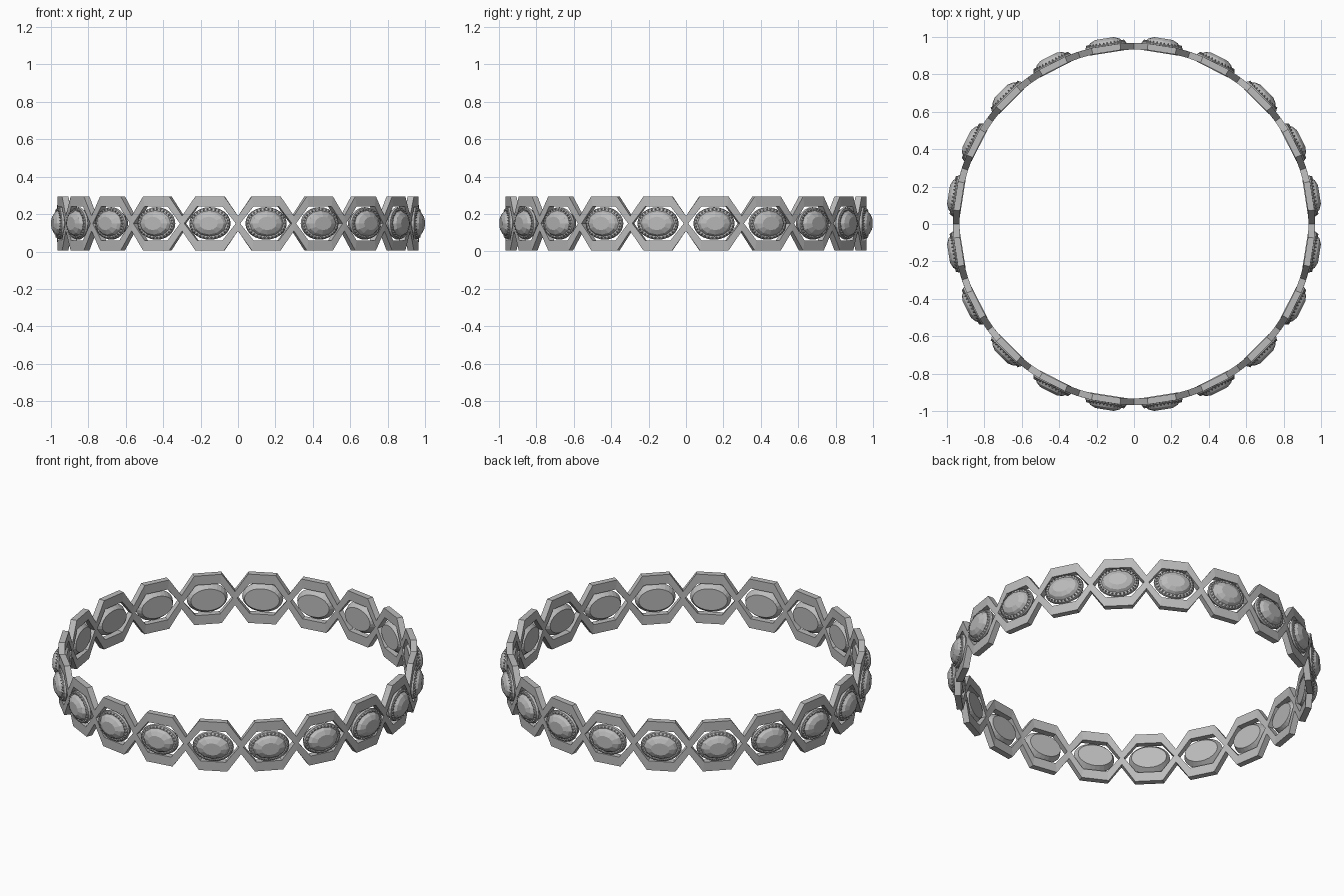
import bpy
import bmesh
from math import sin, cos, pi, radians
from mathutils import Matrix

if "Cube" in bpy.data.objects:
    bpy.data.objects.remove(bpy.data.objects["Cube"], do_unlink=True)

CELLS = 20
STEP = 360 / CELLS
MID_Z = 0.15
R_IN, R_OUT = 0.932, 0.967

metal = bpy.data.materials.new("grey metal")
metal.use_nodes = True
colour = (0.5, 0.5, 0.5, 1)
metal.diffuse_color = colour
metal.node_tree.nodes["Principled BSDF"].inputs["Base Color"].default_value = colour


def finish(bm, name):
    bmesh.ops.remove_doubles(bm, verts=bm.verts, dist=0.0002)
    bmesh.ops.recalc_face_normals(bm, faces=bm.faces)
    mesh = bpy.data.meshes.new(name)
    bm.to_mesh(mesh)
    bm.free()
    mesh.materials.append(metal)
    return mesh


def add_object(name, mesh):
    ob = bpy.data.objects.new(name, mesh)
    bpy.context.collection.objects.link(ob)
    return ob


def prism(bm, outline, open_edges):
    """Solid curved plate from (degrees, height) points; open_edges get no wall."""
    def ring(r):
        return [bm.verts.new((r * cos(radians(a)), r * sin(radians(a)), MID_Z + z))
                for a, z in outline]
    inner, outer = ring(R_IN), ring(R_OUT)
    bm.faces.new(inner[::-1])
    bm.faces.new(outer)
    n = len(outline)
    for i in range(n):
        if i not in open_edges:
            j = (i + 1) % n
            bm.faces.new((inner[i], inner[j], outer[j], outer[i]))


# Band: a chain of open hexagonal cells meeting at narrow nodes
bm = bmesh.new()
edge = [(0, 0.04), (4.4, 0.145), (13.6, 0.145), (STEP, 0.04)]
hole = [(0.7, 0), (4.9, 0.09), (13.1, 0.09), (STEP - 0.7, 0)]
for cell in range(CELLS):
    start = cell * STEP
    for side in (1, -1):
        top = [(start + a, side * z) for a, z in edge]
        low = [(start + a, side * z) for a, z in hole]
        for i in range(3):
            prism(bm, [low[i], low[i + 1], top[i + 1], top[i]], (1, 3))
        # Small wedge closing the node
        prism(bm, [(start - 0.7, 0), (start + 0.7, 0), (start, side * 0.04)], (0, 1, 2))
add_object("hexagon_band", finish(bm, "hexagon_band"))


def oval_stack(bm, levels, sides):
    """Closed faceted oval through (half width, half height, radius) levels."""
    rings = []
    for w, h, r in levels:
        rings.append([bm.verts.new((r, w * cos(2 * pi * k / sides), h * sin(2 * pi * k / sides)))
                      for k in range(sides)])
    bm.faces.new(rings[0])
    bm.faces.new(rings[-1])
    for a, b in zip(rings, rings[1:]):
        for k in range(sides):
            m = (k + 1) % sides
            bm.faces.new((a[k], a[m], b[m], b[k]))


# Oval setting with a flat back and flared wall
bm = bmesh.new()
oval_stack(bm, [(0.095, 0.064, 0.925), (0.112, 0.087, 0.957),
                (0.109, 0.084, 0.969), (0.098, 0.074, 0.974)], 24)
setting_mesh = finish(bm, "gem_setting")

# Faceted stone with a flat table
bm = bmesh.new()
oval_stack(bm, [(0.097, 0.073, 0.968), (0.08, 0.059, 0.99), (0.05, 0.036, 1.003)], 12)
stone_mesh = finish(bm, "gem_stone")

# Row of little teeth around the stone
bm = bmesh.new()
TEETH = 30
for k in range(TEETH):
    t = 2 * pi * k / TEETH
    place = Matrix.Translation((0.973, 0.1 * cos(t), 0.076 * sin(t)))
    bmesh.ops.create_cone(bm, cap_ends=True, segments=4, radius1=0.009, radius2=0.002,
                          depth=0.016, matrix=place @ Matrix.Rotation(pi / 2, 4, "Y"))
teeth_mesh = finish(bm, "setting_teeth")

# One gem in the middle of every cell
for cell in range(CELLS):
    for name, mesh in (("gem_setting", setting_mesh), ("gem_stone", stone_mesh),
                       ("setting_teeth", teeth_mesh)):
        ob = add_object(f"{name}_{cell + 1:02d}", mesh)
        ob.location.z = MID_Z
        ob.rotation_euler.z = radians((cell + 0.5) * STEP)
